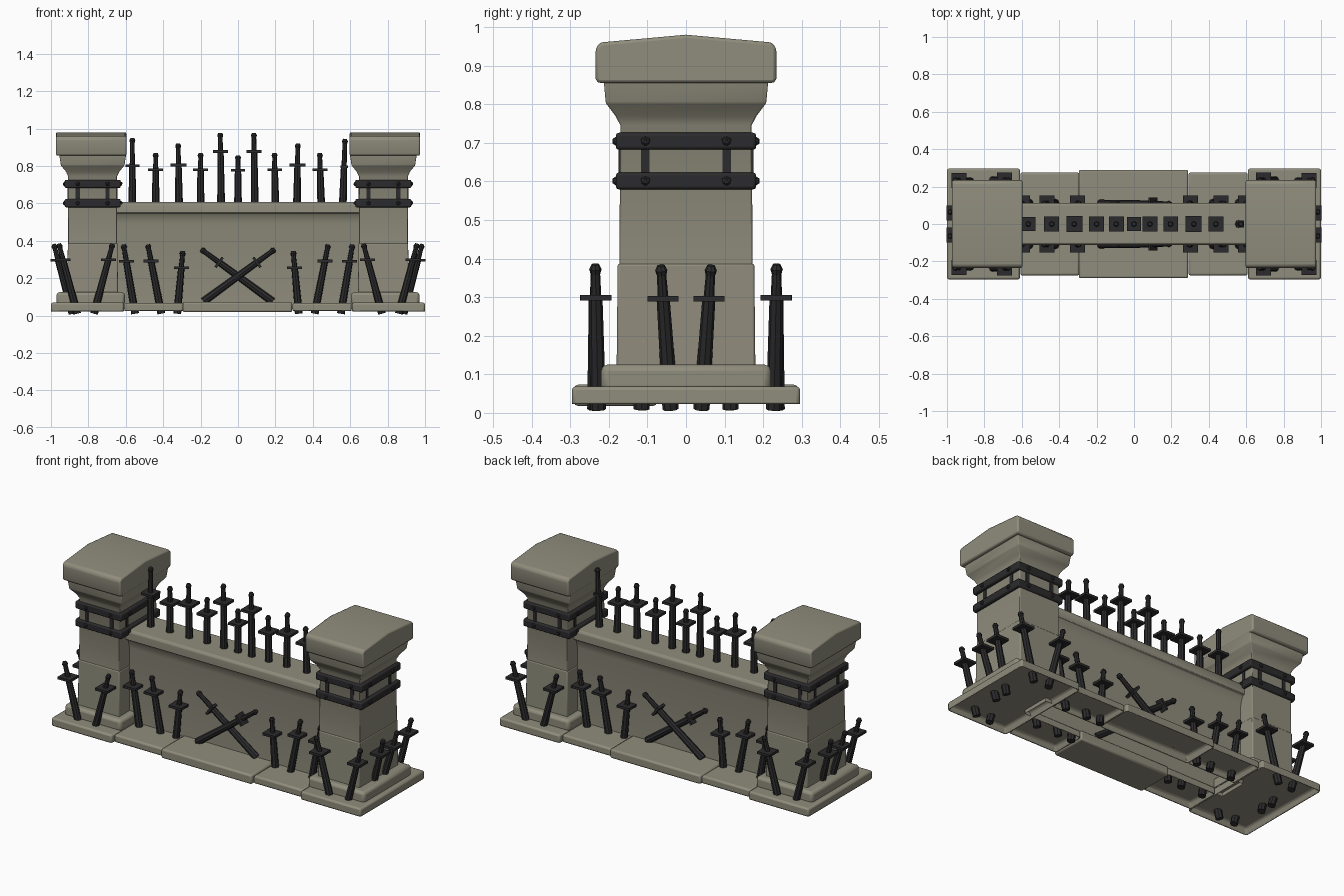
import bpy, bmesh, math
from mathutils import Vector, Matrix

if "Cube" in bpy.data.objects:
    bpy.data.objects.remove(bpy.data.objects["Cube"])


def material(name, color):
    m = bpy.data.materials.new(name)
    m.use_nodes = True
    m.diffuse_color = (*color, 1)
    m.node_tree.nodes["Principled BSDF"].inputs["Base Color"].default_value = (*color, 1)
    return m


stone = material("weathered_stone", (0.28, 0.268, 0.204))
iron = material("dark_iron", (0.024, 0.024, 0.026))


def finish(name, bm, mat, bevel=0):
    mesh = bpy.data.meshes.new(name)
    bm.to_mesh(mesh)
    bm.free()
    mesh.materials.append(mat)
    ob = bpy.data.objects.new(name, mesh)
    bpy.context.collection.objects.link(ob)
    if bevel:
        mod = ob.modifiers.new("soft_edges", "BEVEL")
        mod.width, mod.segments, mod.limit_method = bevel, 2, "ANGLE"
    bpy.ops.object.select_all(action="DESELECT")
    ob.select_set(True)
    bpy.context.view_layer.objects.active = ob
    bpy.ops.object.shade_smooth_by_angle(angle=math.radians(35))
    return ob


def add_box(bm, center, size, turn=Matrix()):
    bmesh.ops.create_cube(bm, size=1, matrix=Matrix.Translation(center) @ turn @ Matrix.Diagonal((*size, 1)))


def underside(bm):
    bmesh.ops.recalc_face_normals(bm, faces=bm.faces)
    return min(bm.faces, key=lambda f: f.calc_center_median().z)


def slab(name, xs, ys, z0, z1, hollow=True, bevel=0.01):
    """Paving slab, usually with a hollow underside."""
    x0, x1 = sorted(xs)
    y0, y1 = sorted(ys)
    bm = bmesh.new()
    add_box(bm, ((x0 + x1) / 2, (y0 + y1) / 2, (z0 + z1) / 2), (x1 - x0, y1 - y0, z1 - z0))
    under = underside(bm)
    if hollow:
        bmesh.ops.inset_individual(bm, faces=[under], thickness=0.022)
        bmesh.ops.translate(bm, verts=under.verts, vec=(0, 0, (z1 - z0) * 0.75))
    return finish(name, bm, stone, bevel)


def extrude_x(name, profile, xs, bevel, open_below=False):
    """Sweep a mirrored (y, z) half profile along x."""
    x0, x1 = sorted(xs)
    outline = profile + [(-y, z) for y, z in reversed(profile) if y > 0]
    bm = bmesh.new()
    face = bm.faces.new([bm.verts.new((x0, y, z)) for y, z in outline])
    new = bmesh.ops.extrude_face_region(bm, geom=[face])["geom"]
    bmesh.ops.translate(bm, verts=[v for v in new if isinstance(v, bmesh.types.BMVert)],
                        vec=(x1 - x0, 0, 0))
    under = underside(bm)
    if open_below:
        bmesh.ops.delete(bm, geom=[under], context="FACES_ONLY")
    return finish(name, bm, stone, bevel)


def loft(name, cx, sections, bevel):
    """Stack rectangular (z, half_x, half_y) sections."""
    bm = bmesh.new()
    rings = [[bm.verts.new((cx + sx * hx, sy * hy, z))
              for sx, sy in ((-1, -1), (1, -1), (1, 1), (-1, 1))] for z, hx, hy in sections]
    for a, b in zip(rings, rings[1:]):
        for i in range(4):
            j = (i + 1) % 4
            bm.faces.new((a[i], a[j], b[j], b[i]))
    bm.faces.new(rings[0])
    bm.faces.new(rings[-1])
    bmesh.ops.recalc_face_normals(bm, faces=bm.faces)
    return finish(name, bm, stone, bevel)


def sword(name, base, top, hilt=0.09, guard_width=0.08, level=True):
    """Sword standing point down: blade, square guard, grip and pommel."""
    base, top = Vector(base), Vector(top)
    axis = top - base
    length = axis.length
    guard = length - hilt
    bm = bmesh.new()
    for z0, z1, r0, r1 in ((0, guard, 0.021, 0.017), (guard, length - 0.022, 0.014, 0.012),
                           (length - 0.027, length - 0.013, 0.012, 0.016),
                           (length - 0.013, length, 0.016, 0.010)):
        bmesh.ops.create_cone(bm, cap_ends=True, segments=8, radius1=r0, radius2=r1,
                              depth=z1 - z0, matrix=Matrix.Translation((0, 0, (z0 + z1) / 2)))
    turn = Vector((0, 0, 1)).rotation_difference(axis).to_matrix().to_4x4()
    bm.transform(Matrix.Translation(base) @ turn)
    add_box(bm, base + axis * (guard / length), (guard_width, guard_width, 0.014),
            Matrix() if level else turn)
    return finish(name, bm, iron)


# Hollow wall with an overhanging coping
extrude_x("wall", [(0.084, 0.035), (0.08, 0.49), (0.09, 0.53), (0.1, 0.546), (0.112, 0.549),
                   (0.112, 0.595), (0.103, 0.608)], (-0.66, 0.66), 0.003, open_below=True)

# Middle paving on each face of the wall
slab("front_middle_slab", (-0.295, 0.29), (-0.29, -0.075), 0.018, 0.073, hollow=False)
slab("back_middle_slab", (-0.295, 0.29), (0.075, 0.29), 0.018, 0.073)

for side, sx in (("left", 1), ("right", -1)):
    cx = sx * 0.777
    slab(side + "_post_slab", (sx * 0.61, sx), (-0.296, 0.296), 0.017, 0.069)
    # Post: plinth, lower block, shaft flaring into a neck, ridged cap
    slab(side + "_plinth", (sx * 0.605, sx * 0.97), (-0.22, 0.22), 0.055, 0.125, bevel=0.016)
    loft(side + "_lower_shaft", cx, [(0.1, 0.135, 0.18), (0.387, 0.133, 0.177)], 0.006)
    loft(side + "_upper_shaft", cx, [(0.38, 0.131, 0.173), (0.745, 0.131, 0.17), (0.77, 0.143, 0.183),
                                     (0.803, 0.17, 0.208), (0.87, 0.18, 0.214)], 0.004)
    extrude_x(side + "_cap", [(0.229, 0.855), (0.234, 0.865), (0.234, 0.945), (0.222, 0.96), (0, 0.98)],
              (sx * 0.597, sx * 0.973), 0.008)

    # Iron bands with rivets
    for level, z in (("lower", 0.601), ("upper", 0.704)):
        bm = bmesh.new()
        add_box(bm, (cx, 0, z), (0.3, 0.364, 0.044))
        finish(f"{side}_{level}_band", bm, iron, 0.008)
        bm = bmesh.new()
        for a in (-1, 1):
            for b in (-1, 1):
                for p in ((cx + a * 0.08, b * 0.178, z), (cx + a * 0.147, b * 0.105, z)):
                    bmesh.ops.create_icosphere(bm, subdivisions=1, radius=0.014,
                                               matrix=Matrix.Translation(p))
        finish(f"{side}_{level}_rivets", bm, iron)
    # Thin straps joining the bands
    bm = bmesh.new()
    for a in (-1, 1):
        add_box(bm, (cx + a * 0.08, 0, 0.655), (0.022, 0.35, 0.11))
        add_box(bm, (cx, a * 0.105, 0.655), (0.268, 0.022, 0.11))
    finish(side + "_straps", bm, iron)

    for face, sy in (("front", -1), ("back", 1)):
        tag = f"{side}_{face}"
        # Paving between post and middle
        slab(tag + "_wall_slab", (sx * 0.292, sx * 0.608), (sy * 0.075, sy * 0.275), 0.019, 0.067)
        # Swords around the post
        sword(tag + "_post_outer_sword", (sx * 0.86, sy * 0.228, 0.01), (sx * 0.958, sy * 0.235, 0.385))
        sword(tag + "_post_inner_sword", (sx * 0.77, sy * 0.235, 0.01), (sx * 0.67, sy * 0.235, 0.385))
        sword(tag + "_end_sword", (sx * 0.885, sy * 0.04, 0.01), (sx * 0.985, sy * 0.065, 0.382))
        # Swords along the wall
        for label, x0, x1, z in (("far", 0.55, 0.612, 0.38), ("mid", 0.41, 0.482, 0.38),
                                 ("near", 0.325, 0.295, 0.345)):
            sword(f"{tag}_{label}_wall_sword", (sx * x0, sy * 0.115, 0.01), (sx * x1, sy * 0.11, z))
        # One half of the crossed pair
        y = sy * (0.1 + 0.009 * sx)
        sword(tag + "_crossed_sword", (-sx * 0.185, y, 0.075), (sx * 0.198, y, 0.355), 0.12, 0.065, False)

# Row of swords on top of the wall: foot x, head x, height, hilt length, guard width
row = [(-0.565, -0.565, 0.95, 0.15, 0.075), (-0.44, -0.44, 0.87, 0.09, 0.08),
       (-0.315, -0.32, 0.92, 0.115, 0.085), (-0.2, -0.2, 0.87, 0.09, 0.08),
       (-0.09, -0.095, 0.977, 0.1, 0.08), (0, 0, 0.857, 0.08, 0.075),
       (0.09, 0.085, 0.977, 0.1, 0.08), (0.2, 0.195, 0.87, 0.09, 0.08),
       (0.315, 0.32, 0.92, 0.115, 0.085), (0.445, 0.437, 0.87, 0.09, 0.08),
       (0.56, 0.572, 0.945, 0.15, 0.04)]
for i, (x0, x1, z, hilt, width) in enumerate(row, 1):
    sword(f"top_sword_{i}", (x0, 0, 0.585), (x1, 0, z), hilt, width)
